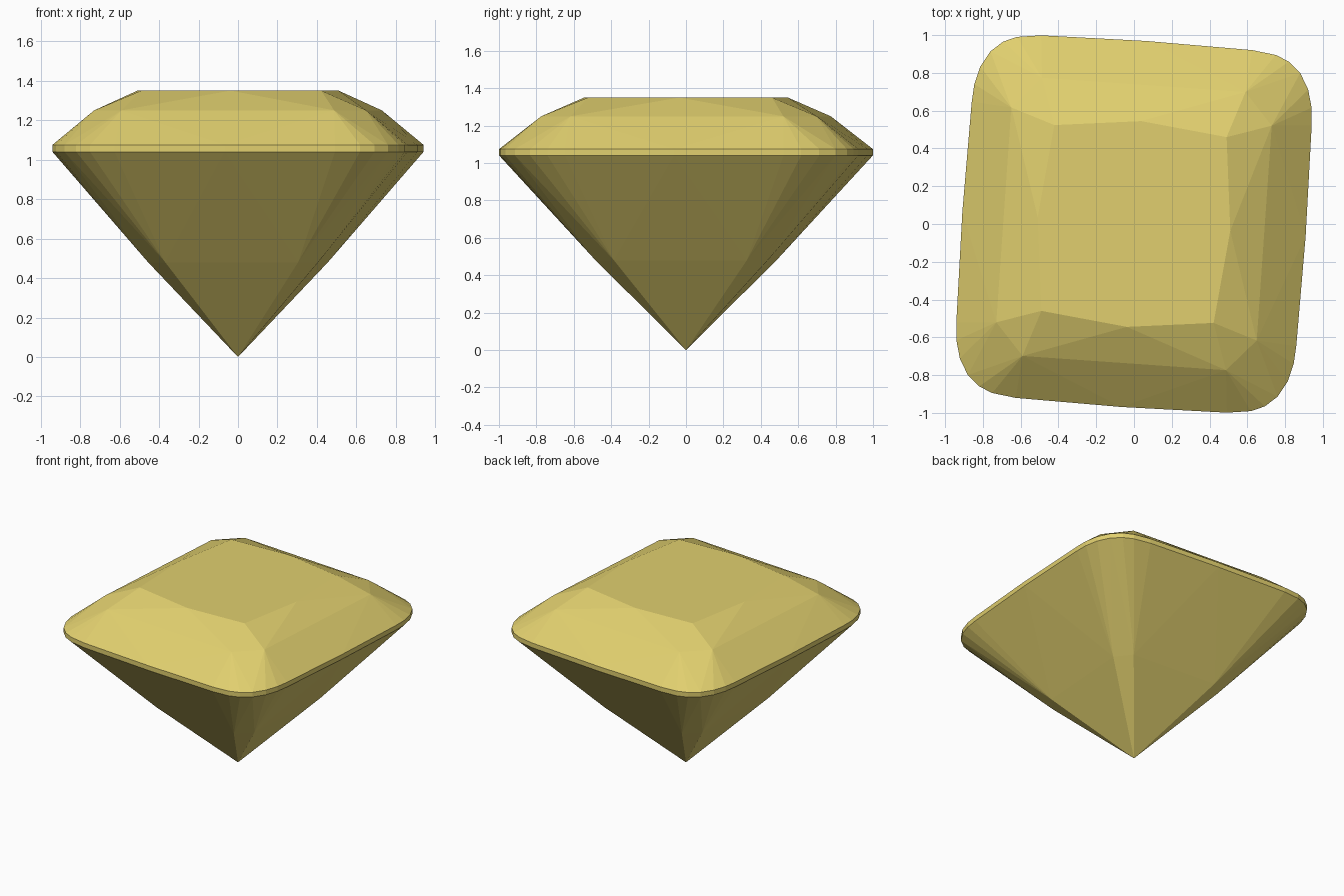
import bpy
import bmesh
import math
from mathutils import Matrix

if "Cube" in bpy.data.objects:
    bpy.data.objects.remove(bpy.data.objects["Cube"])

# Quarter outlines (x, y), mirrored into full rings
TABLE = [(0.511, 0), (0.457, 0.493), (0, 0.546)]
CROWN = [(0.691, 0.57), (0.54, 0.738)]
GIRDLE = [(0.911, 0), (0.902, 0.586), (0.895, 0.68), (0.87, 0.775), (0.822, 0.859),
          (0.758, 0.915), (0.686, 0.945), (0.56, 0.962), (0, 0.971)]
PAVILION = [(x * 0.625, y * 0.625) for x, y in CROWN]


def add_ring(bm, quarter, z):
    """Mirror a quarter outline across both axes at height z."""
    points = {(sx * x, sy * y) for x, y in quarter for sx in (1, -1) for sy in (1, -1)}
    for x, y in sorted(points):
        bm.verts.new((x, y, z))


# Cut gem: table, crown break, girdle band, pavilion break and point
bm = bmesh.new()
add_ring(bm, TABLE, 1.35)
add_ring(bm, CROWN, 1.25)
add_ring(bm, GIRDLE, 1.075)
add_ring(bm, GIRDLE, 1.04)
add_ring(bm, PAVILION, 0.48)
bm.verts.new((0, 0, 0))

# The facets are the convex skin of the rings; merge coplanar triangles
bmesh.ops.convex_hull(bm, input=bm.verts[:])
bmesh.ops.dissolve_limit(bm, angle_limit=math.radians(0.3),
                         verts=bm.verts[:], edges=bm.edges[:])
bmesh.ops.recalc_face_normals(bm, faces=bm.faces[:])

# Slight clockwise turn of the whole stone
bm.transform(Matrix.Rotation(math.radians(-4), 4, 'Z'))

mesh = bpy.data.meshes.new("gemstone")
bm.to_mesh(mesh)
bm.free()

# Golden yellow colour
gold = bpy.data.materials.new("golden yellow")
gold.diffuse_color = (0.75, 0.625, 0.157, 1)
gold.use_nodes = True
gold.node_tree.nodes["Principled BSDF"].inputs["Base Color"].default_value = gold.diffuse_color
mesh.materials.append(gold)

gem = bpy.data.objects.new("gemstone", mesh)
bpy.context.collection.objects.link(gem)
